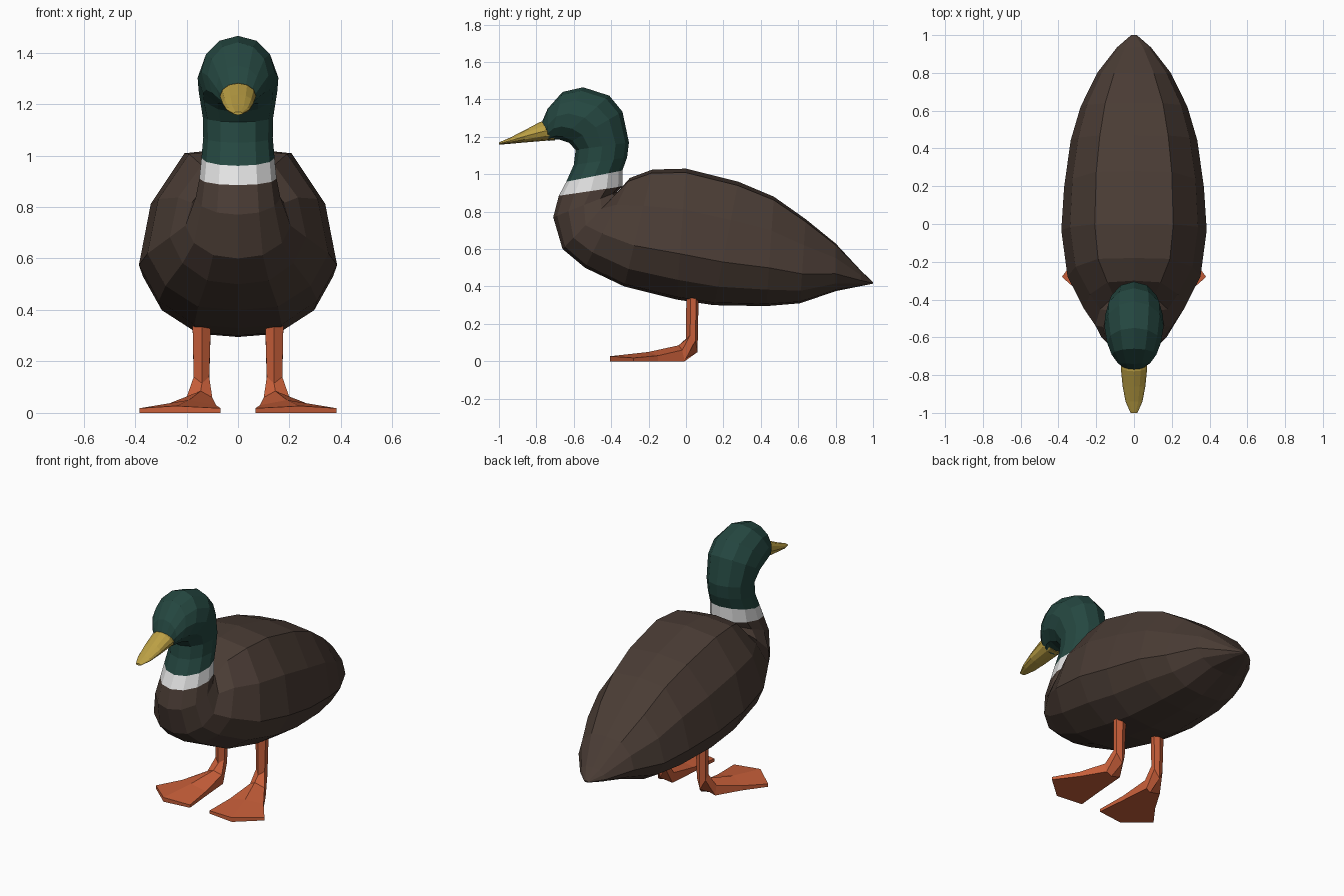
import bpy, bmesh, math
from mathutils import Vector

if "Cube" in bpy.data.objects:
    bpy.data.objects.remove(bpy.data.objects["Cube"])


def material(name, rgb):
    m = bpy.data.materials.new(name)
    m.diffuse_color = (*rgb, 1)
    m.use_nodes = True
    m.node_tree.nodes["Principled BSDF"].inputs["Base Color"].default_value = m.diffuse_color
    return m


BROWN = material("brown feathers", (0.068, 0.045, 0.035))
GREEN = material("green feathers", (0.018, 0.063, 0.052))
WHITE = material("white collar", (0.76, 0.76, 0.76))
YELLOW = material("yellow bill", (0.50, 0.35, 0.058))
ORANGE = material("orange feet", (0.58, 0.115, 0.042))

# Half cross-sections as (fraction from top to bottom, fraction of half width)
BODY_SHAPE = [(0, 0), (.03, .54), (.31, .88), (.65, 1), (.85, .8), (.98, .44), (1, 0)]
ROUND_SHAPE = [((1 - math.cos(i * math.pi / 6)) / 2, math.sin(i * math.pi / 6)) for i in range(7)]


def loft(name, rings, mat):
    """Skin a list of equal-length point rings and cap both ends."""
    bm = bmesh.new()
    vs = [[bm.verts.new(p) for p in r] for r in rings]
    n = len(vs[0])
    for a, b in zip(vs, vs[1:]):
        for i in range(n):
            j = (i + 1) % n
            bm.faces.new((a[i], a[j], b[j], b[i]))
    bm.faces.new(vs[0])
    bm.faces.new(vs[-1])
    bmesh.ops.recalc_face_normals(bm, faces=bm.faces)
    me = bpy.data.meshes.new(name)
    bm.to_mesh(me)
    bm.free()
    me.materials.append(mat)
    ob = bpy.data.objects.new(name, me)
    bpy.context.collection.objects.link(ob)
    return ob


def ring(ty, tz, by, bz, w, k):
    """12-sided ring between a top and a bottom point; k blends body to round."""
    top, bot = Vector((0, ty, tz)), Vector((0, by, bz))
    half = []
    for (t0, w0), (t1, w1) in zip(BODY_SHAPE, ROUND_SHAPE):
        p = top.lerp(bot, t0 + (t1 - t0) * k)
        p.x = w * (w0 + (w1 - w0) * k)
        half.append(p)
    return half + [Vector((-p.x, p.y, p.z)) for p in half[-2:0:-1]]


# Sections: top y, z, bottom y, z, half width, roundness
collar_low = (-.34, .935, -.68, .885, .15, 1)
collar_high = (-.34, 1.02, -.64, .96, .142, 1)
body = [
    (1.0, .423, 1.0, .415, .015, 0), (.935, .485, .935, .402, .09, .1),
    (.80, .63, .80, .375, .195, .1), (.64, .76, .61, .31, .283, 0),
    (.47, .88, .43, .295, .335, 0), (.28, .96, .15, .30, .37, 0),
    (0, 1.03, -.05, .33, .385, 0), (-.18, 1.025, -.33, .40, .352, 0),
    (-.30, .98, -.54, .50, .265, .2), (-.37, .90, -.66, .60, .205, .5),
    (-.37, .905, -.71, .77, .165, .9), collar_low]
head = [
    collar_high, (-.315, 1.09, -.60, 1.05, .135, 1),
    (-.305, 1.17, -.59, 1.13, .137, 1), (-.34, 1.335, -.625, 1.168, .153, 1),
    (-.41, 1.42, -.675, 1.185, .157, 1), (-.55, 1.465, -.705, 1.185, .143, 1),
    (-.66, 1.44, -.725, 1.18, .118, 1), (-.74, 1.35, -.735, 1.178, .085, 1),
    (-.77, 1.28, -.735, 1.18, .062, 1)]
bill = [
    (-.73, 1.287, -.70, 1.18, .07, 1), (-.78, 1.28, -.74, 1.18, .07, 1),
    (-.86, 1.237, -.86, 1.17, .06, 1), (-.94, 1.196, -.94, 1.163, .045, 1),
    (-1.0, 1.17, -1.0, 1.158, .018, 1)]

loft("body", [ring(*s) for s in body], BROWN)
loft("neck_collar", [ring(*collar_low), ring(*collar_high)], WHITE)
loft("head", [ring(*s) for s in head], GREEN)
loft("bill", [ring(*s) for s in bill], YELLOW)

# Legs and webbed feet: inner, middle and outer front points, then offset to the back
leg = [
    ((.105, .025, .37), (.14, .002, .37), (.177, .025, .37), (0, .03, 0)),
    ((.112, .022, .14), (.14, .0, .115), (.172, .022, .14), (0, .028, -.03)),
    ((.10, -.02, .06), (.145, -.04, .085), (.20, -.02, .06), (0, .025, -.1)),
    ((.085, -.20, .03), (.19, -.20, .05), (.285, -.15, .03), (0, 0, -.1)),
    ((.068, -.385, .018), (.24, -.405, .027), (.382, -.28, .018), (0, 0, -.1))]


def leg_ring(side, inner, mid, outer, off):
    front = [Vector(p) for p in (inner, mid, outer)]
    back = [p + Vector(off) * s for p, s in zip(front, (1, 2.2, 1))]
    if off[2] < -.05:                      # sole lies flat on the floor
        back = [p + Vector((0, off[1] * .5, 0)) for p in front]
        for p in back:
            p.z = 0
    return [Vector((p.x * side, p.y, p.z)) for p in front + back[::-1]]


for side, label in ((1, "left"), (-1, "right")):
    loft(label + "_leg_and_foot", [leg_ring(side, *r) for r in leg], ORANGE)
